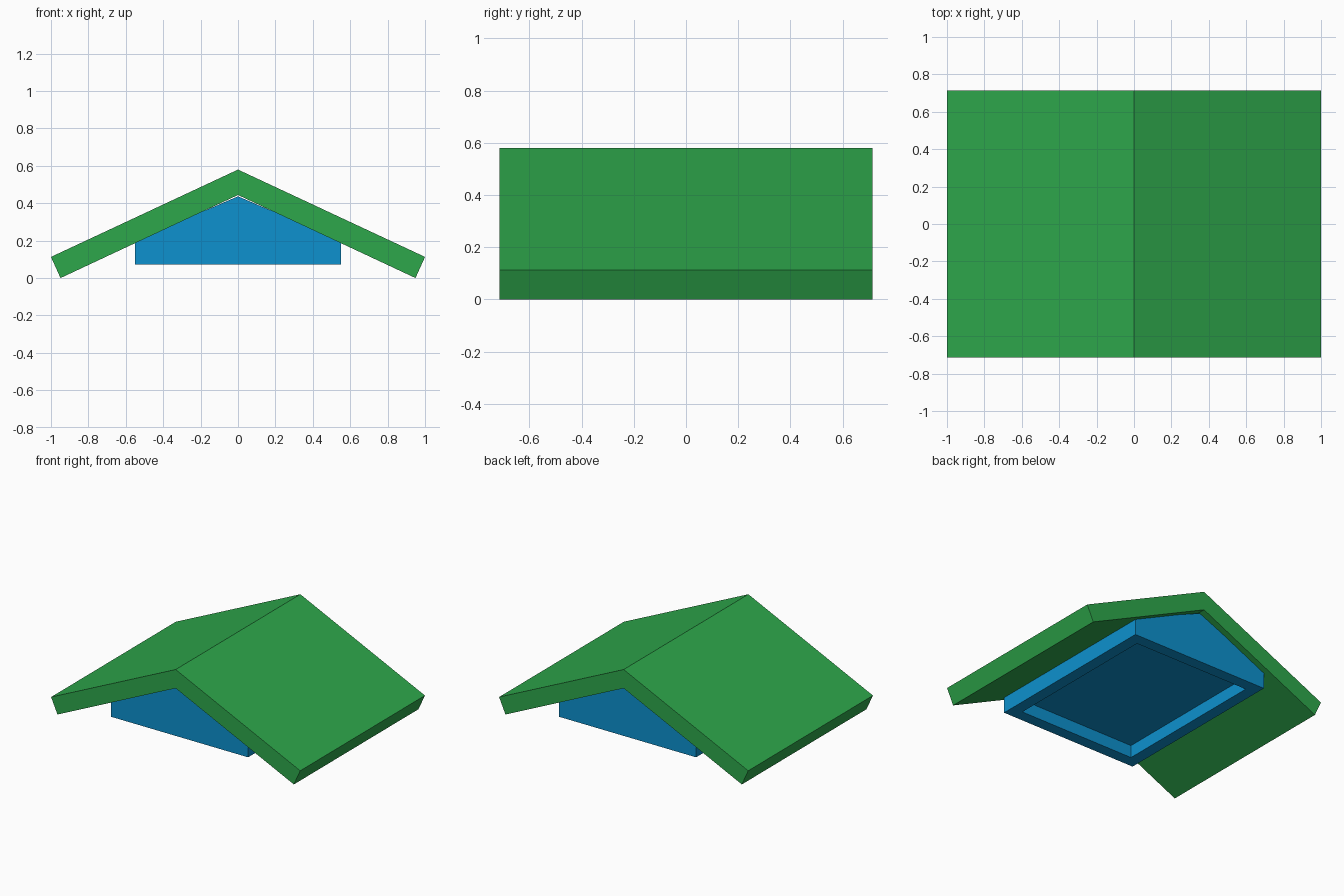
import bpy
import bmesh
from mathutils import Vector

if "Cube" in bpy.data.objects:
    bpy.data.objects.remove(bpy.data.objects["Cube"])


def make_material(name, rgb):
    mat = bpy.data.materials.new(name)
    mat.use_nodes = True
    mat.diffuse_color = (*rgb, 1)
    mat.node_tree.nodes["Principled BSDF"].inputs["Base Color"].default_value = (*rgb, 1)
    return mat


def extrude_profile(name, half, depth, mat, recess=None):
    """Mirror a half profile (x, z) across x = 0 and extrude it along y.
    The half profile runs from the top centre outwards and down."""
    points = half + [(-x, z) for x, z in reversed(half) if x > 0]
    bm = bmesh.new()
    face = bm.faces.new([bm.verts.new((x, -depth / 2, z)) for x, z in points])
    result = bmesh.ops.extrude_face_region(bm, geom=[face])
    moved = [v for v in result["geom"] if isinstance(v, bmesh.types.BMVert)]
    bmesh.ops.translate(bm, verts=moved, vec=(0, depth, 0))
    bmesh.ops.recalc_face_normals(bm, faces=bm.faces)
    if recess:
        # Inset the underside and push it up into the body
        margin, height = recess
        floor = min(bm.faces, key=lambda f: f.normal.z)
        bmesh.ops.inset_region(bm, faces=[floor], thickness=margin)
        ring = bmesh.ops.extrude_face_region(bm, geom=[floor])
        top = [v for v in ring["geom"] if isinstance(v, bmesh.types.BMVert)]
        bmesh.ops.delete(bm, geom=[floor], context="FACES_ONLY")
        bmesh.ops.translate(bm, verts=top, vec=Vector((0, 0, height)))
        bmesh.ops.recalc_face_normals(bm, faces=bm.faces)
    mesh = bpy.data.meshes.new(name)
    bm.to_mesh(mesh)
    bm.free()
    mesh.materials.append(mat)
    obj = bpy.data.objects.new(name, mesh)
    bpy.context.collection.objects.link(obj)
    return obj


green = make_material("roof green", (0.027, 0.39, 0.071))
blue = make_material("body blue", (0.004, 0.285, 0.62))

# Folded roof slab with square-cut eaves
extrude_profile("roof", [(0, 0.58), (1, 0.113), (0.949, 0), (0, 0.444)], 1.43, green)

# Gabled body under the roof, hollowed from below
extrude_profile("gable_body", [(0, 0.437), (0.55, 0.2), (0.55, 0.073)], 1.34, blue,
                recess=(0.12, 0.09))
